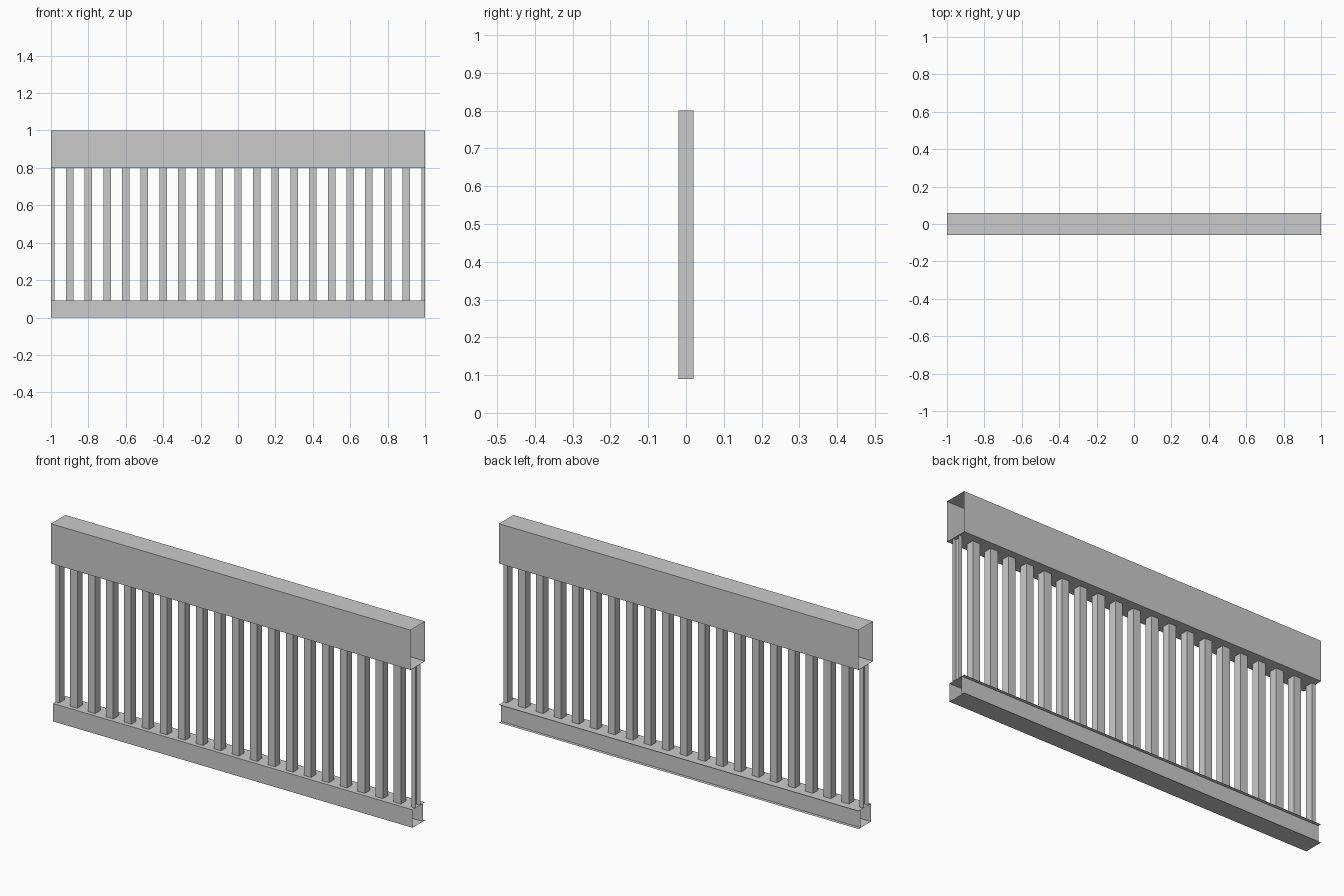
import bpy

if "Cube" in bpy.data.objects:
    bpy.data.objects.remove(bpy.data.objects["Cube"])

HALF = 1.0          # half length of the railing
RAIL_Y = 0.0575     # half depth of the top rail and lower flanges
WEB_Y = 0.041       # half depth of the bottom rail body
BAR = 0.02          # half width of a baluster
Z_LOW, Z_MID, Z_TOP = 0.09, 0.8, 1.0


def make_object(name, verts, faces):
    mesh = bpy.data.meshes.new(name)
    mesh.from_pydata(verts, [], faces)
    mesh.update()
    obj = bpy.data.objects.new(name, mesh)
    bpy.context.collection.objects.link(obj)
    return obj


def extrude_along_x(name, profile, segments):
    """Open-ended strip surfaces from a (y, z) profile."""
    n = len(profile)
    verts = [(x, y, z) for x in (-HALF, HALF) for y, z in profile]
    faces = [(a, a + n, b + n, b) for a, b in segments]
    return make_object(name, verts, faces)


def upright(name, outline, closed=True):
    """Vertical walls without caps from an (x, y) outline."""
    n = len(outline)
    verts = [(x, y, z) for z in (Z_LOW, Z_MID) for x, y in outline]
    faces = [(i, (i + 1) % n, (i + 1) % n + n, i + n)
             for i in range(n if closed else n - 1)]
    return make_object(name, verts, faces)


# Top rail: open-ended box tube
extrude_along_x(
    "top_rail",
    [(-RAIL_Y, Z_TOP), (-RAIL_Y, Z_MID), (RAIL_Y, Z_MID), (RAIL_Y, Z_TOP)],
    [(0, 1), (1, 2), (2, 3), (3, 0)])

# Bottom rail: open-ended tube whose top and bottom plates overhang at the back
extrude_along_x(
    "bottom_rail",
    [(-WEB_Y, Z_LOW), (-WEB_Y, 0), (WEB_Y, 0), (WEB_Y, Z_LOW),
     (RAIL_Y, 0), (RAIL_Y, Z_LOW)],
    [(0, 1), (1, 2), (2, 3), (3, 0), (4, 2), (3, 5)])

# Full balusters
for i in range(-9, 10):
    x = i * 0.1
    upright(f"baluster_{i + 10:02d}",
            [(x - BAR, -BAR), (x + BAR, -BAR), (x + BAR, BAR), (x - BAR, BAR)])

# Half balusters cut open at both ends of the section
for side, label in ((-1, "left"), (1, "right")):
    inner = side * (HALF - BAR)
    outline = [(side * HALF, BAR), (inner, BAR), (inner, -BAR), (side * HALF, -BAR)]
    upright(f"half_baluster_{label}", outline if side > 0 else outline[::-1], False)
